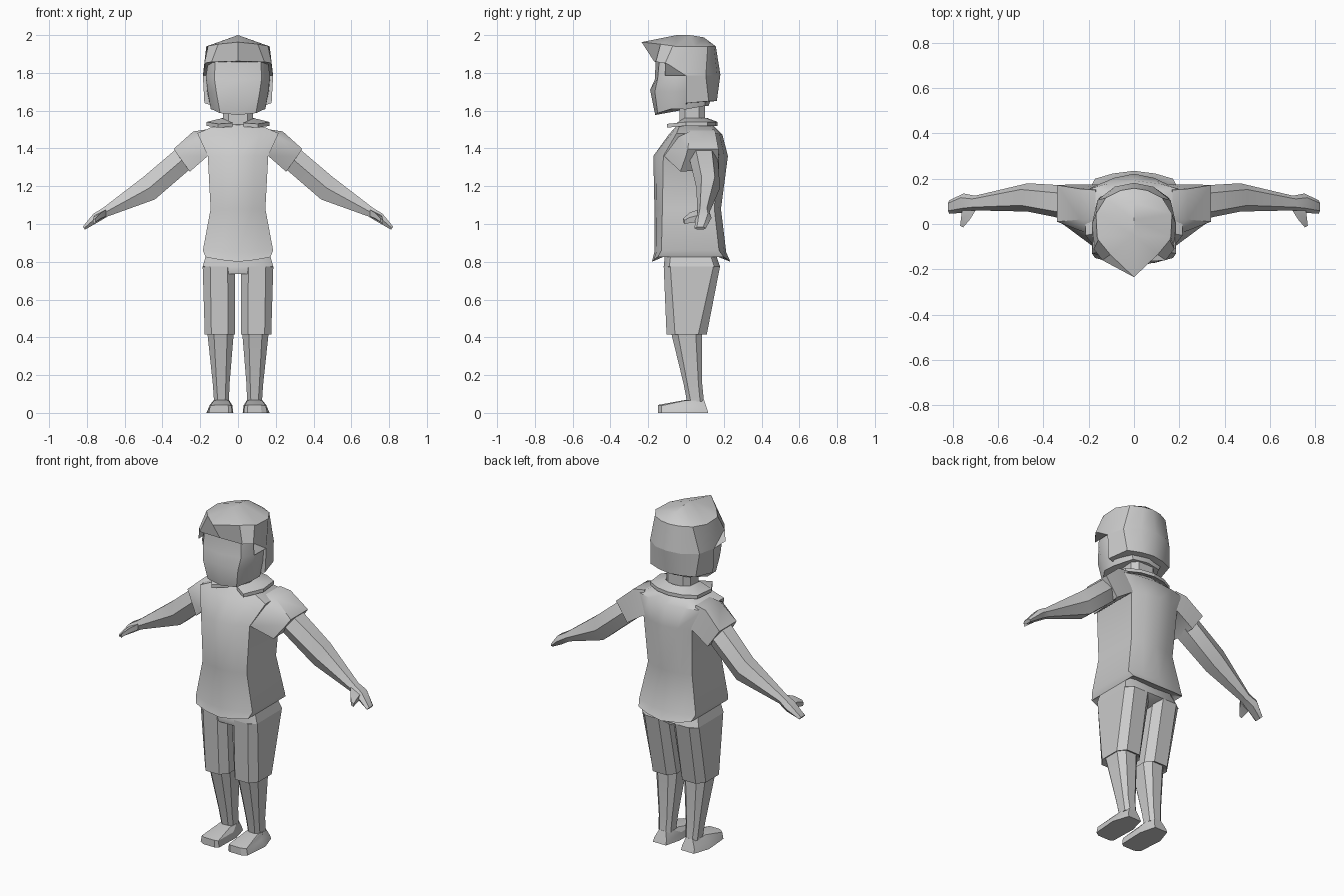
import bpy, bmesh, math

grey = bpy.data.materials.new("plain_grey")
grey.diffuse_color = (0.6, 0.6, 0.6, 1)


def sym(half):
    """Close a half outline, front centre to back centre, across x = 0."""
    return half + [(-x, y, z) for x, y, z in half[-2:0:-1]]


def loft(name, rings, mirror=False, angle=40, caps=True, closed=True):
    bm = bmesh.new()
    vs = [[bm.verts.new(p) for p in r] for r in rings]
    n = len(rings[0])
    for a, b in zip(vs, vs[1:]):
        for i in range(n):
            j = (i + 1) % n
            bm.faces.new((a[i], a[j], b[j], b[i]))
    if caps:
        bm.faces.new(vs[0][::-1])
        bm.faces.new(vs[-1])
    bmesh.ops.remove_doubles(bm, verts=bm.verts, dist=0.0005)
    bmesh.ops.recalc_face_normals(bm, faces=bm.faces)
    me = bpy.data.meshes.new(name)
    bm.to_mesh(me)
    bm.free()
    me.materials.append(grey)
    ob = bpy.data.objects.new(name, me)
    bpy.context.collection.objects.link(ob)
    bpy.ops.object.select_all(action='DESELECT')
    ob.select_set(True)
    bpy.context.view_layer.objects.active = ob
    bpy.ops.object.shade_smooth_by_angle(angle=math.radians(angle))
    if mirror:
        ob.modifiers.new("mirror", 'MIRROR').use_clip = True
    return ob


# Shirt body: half width, front centre, front corner, back corner, back centre, heights
def shirt_ring(w, yf, yc, yd, yb, zc, zs):
    zm = zc * 0.6 + zs * 0.4
    return sym([(0, yf, zc), (w * .55, yf * .7 + yc * .3, zm), (w, yc, zs),
                (w, yd, zs), (w * .55, yb * .65 + yd * .35, zm), (0, yb, zc)])


loft("shirt", [shirt_ring(*r) for r in [
    (.14, -.11, -.09, .13, .16, .83, .85),
    (.172, -.18, -.15, .20, .235, .80, .825),
    (.186, -.168, -.13, .175, .213, .85, .86),
    (.145, -.167, -.125, .15, .185, 1.08, 1.08),
    (.16, -.173, -.12, .17, .222, 1.36, 1.36),
    (.215, -.09, -.05, .15, .192, 1.475, 1.48),
    (.10, -.045, -.03, .11, .14, 1.525, 1.53)]])

# Sleeves
loft("sleeves", [
    [(.14, -.115, 1.36), (.17, -.045, 1.46), (.17, .02, 1.50), (.17, .15, 1.50), (.14, .17, 1.36)],
    [(.16, -.115, 1.36), (.21, -.04, 1.46), (.237, .02, 1.49), (.237, .155, 1.49), (.16, .175, 1.36)],
    [(.255, -.03, 1.277), (.315, .0, 1.36), (.34, .01, 1.398), (.34, .172, 1.398), (.265, .175, 1.29)],
], mirror=True)

# Arms down to flat hands, sections given as top and bottom points with depth
def arm_ring(top, bot, y0, y1):
    mx, mz = (top[0] + bot[0]) / 2, (top[1] + bot[1]) / 2
    d = (y1 - y0) * .22
    return [(top[0], y0 + d, top[1]), (top[0], y1 - d, top[1]), (mx, y1, mz),
            (bot[0], y1 - d, bot[1]), (bot[0], y0 + d, bot[1]), (mx, y0, mz)]


loft("arms", [arm_ring(*r) for r in [
    ((.27, 1.42), (.21, 1.33), .02, .165),
    ((.335, 1.39), (.26, 1.285), .02, .17),
    ((.50, 1.25), (.44, 1.13), .055, .18),
    ((.715, 1.085), (.69, 1.04), .06, .125),
    ((.765, 1.055), (.74, 1.01), .05, .135),
    ((.822, .985), (.81, .97), .045, .105)]], mirror=True)
loft("thumbs", [
    [(.70, .06, 1.075), (.76, .06, 1.045), (.755, .06, 1.01), (.70, .06, 1.04)],
    [(.725, .02, 1.06), (.765, .02, 1.035), (.76, .02, 1.005), (.725, .02, 1.03)],
    [(.755, -.015, 1.03), (.768, -.008, 1.02), (.765, -.008, 1.0), (.755, -.015, 1.01)]],
    mirror=True)

# Shorts: hips plus two tapered legs
def leg_ring(x0, x1, y0, y1, z, bx, by):
    return [(x0, y0 + by, z), (x0 + bx, y0, z), (x1 - bx, y0, z), (x1, y0 + by, z),
            (x1, y1 - by, z), (x1 - bx, y1, z), (x0 + bx, y1, z), (x0, y1 - by, z)]


loft("shorts_hips", [leg_ring(-.12, .12, -.11, .13, .735, .03, .03),
                     leg_ring(-.187, .187, -.118, .18, .775, .05, .03),
                     leg_ring(-.165, .165, -.11, .155, .85, .05, .03)])
loft("shorts_legs", [leg_ring(.03, .15, -.04, .08, .43, .03, .03),
                     leg_ring(.017, .176, -.103, .11, .415, .035, .045),
                     leg_ring(.015, .187, -.118, .18, .775, .04, .035)], mirror=True)

# Shins and shoes
loft("shins", [leg_ring(.048, .127, .005, .095, .06, .02, .02),
               leg_ring(.045, .133, -.012, .086, .15, .02, .02),
               leg_ring(.022, .163, -.08, .086, .43, .035, .035)], mirror=True)
loft("shoes", [
    [(.03, -.135, 0), (.05, -.148, 0), (.125, -.148, 0), (.155, -.13, 0),
     (.167, .02, 0), (.135, .118, 0), (.05, .118, 0), (.025, .02, 0)],
    [(.035, -.135, .038), (.052, -.148, .042), (.12, -.148, .042), (.147, -.13, .038),
     (.15, .0, .04), (.132, .11, .025), (.052, .11, .025), (.03, .0, .04)],
    [(.05, .0, .066), (.065, -.005, .068), (.11, -.005, .068), (.127, .0, .066),
     (.13, .05, .066), (.11, .095, .07), (.065, .095, .07), (.046, .05, .066)]],
    mirror=True, angle=25)

# Neck and open collar
loft("neck", [leg_ring(-.08, .08, -.035, .10, z, .03, .03) for z in (1.49, 1.64)])


def collar_ring(inner, outer, t=.02):
    return [inner, outer, (outer[0], outer[1], outer[2] - t), (inner[0], inner[1], inner[2] - t)]


loft("collar", [collar_ring(*r) for r in [
    ((.028, -.05, 1.535), (.105, -.10, 1.53)),
    ((.085, -.01, 1.56), (.168, .0, 1.54)),
    ((.08, .08, 1.562), (.155, .115, 1.54)),
    ((.04, .105, 1.562), (.08, .155, 1.54)),
    ((0, .11, 1.562), (0, .168, 1.54))]], mirror=True, angle=25)

# Head
loft("head", [sym(r) for r in [
    [(0, -.163, 1.577), (.095, -.15, 1.587), (.145, -.075, 1.61), (.143, 0, 1.607), (.09, .1, 1.625), (0, .12, 1.625)],
    [(0, -.19, 1.71), (.115, -.165, 1.70), (.16, -.09, 1.70), (.163, 0, 1.70), (.12, .11, 1.70), (0, .145, 1.70)],
    [(0, -.165, 1.765), (.125, -.15, 1.77), (.17, -.095, 1.78), (.17, 0, 1.78), (.13, .11, 1.78), (0, .15, 1.78)],
    [(0, -.16, 1.88), (.12, -.14, 1.88), (.155, -.09, 1.88), (.155, 0, 1.88), (.11, .09, 1.88), (0, .13, 1.88)]]])

# Hair: cap with pointed fringe, and the longer back and sides
mid = [(0, -.17, 1.862), (.14, -.16, 1.858), (.178, -.11, 1.852), (.183, -.11, 1.785),
       (.186, 0, 1.785), (.162, .105, 1.785), (.085, .165, 1.787), (0, .182, 1.79)]
loft("hair_cap", [sym(r) for r in [
    mid,
    [(0, -.235, 1.963), (.105, -.135, 1.952), (.158, -.07, 1.943), (.163, -.055, 1.94),
     (.168, .045, 1.94), (.125, .115, 1.94), (.06, .148, 1.94), (0, .158, 1.94)],
    [(0, -.05, 2), (0, -.05, 2), (0, -.05, 2), (0, -.05, 2),
     (0, .02, 2), (0, .095, 1.988), (0, .095, 1.988), (0, .095, 1.988)]]], angle=35)
loft("hair_back", [sym(r) for r in [
    [(0, .05, 1.64), (.13, .0, 1.625), (.178, .0, 1.64), (.148, .12, 1.65), (.075, .15, 1.65), (0, .163, 1.65)],
    [(0, .0, 1.787), (.13, 0, 1.785)] + mid[4:]]], angle=35)
